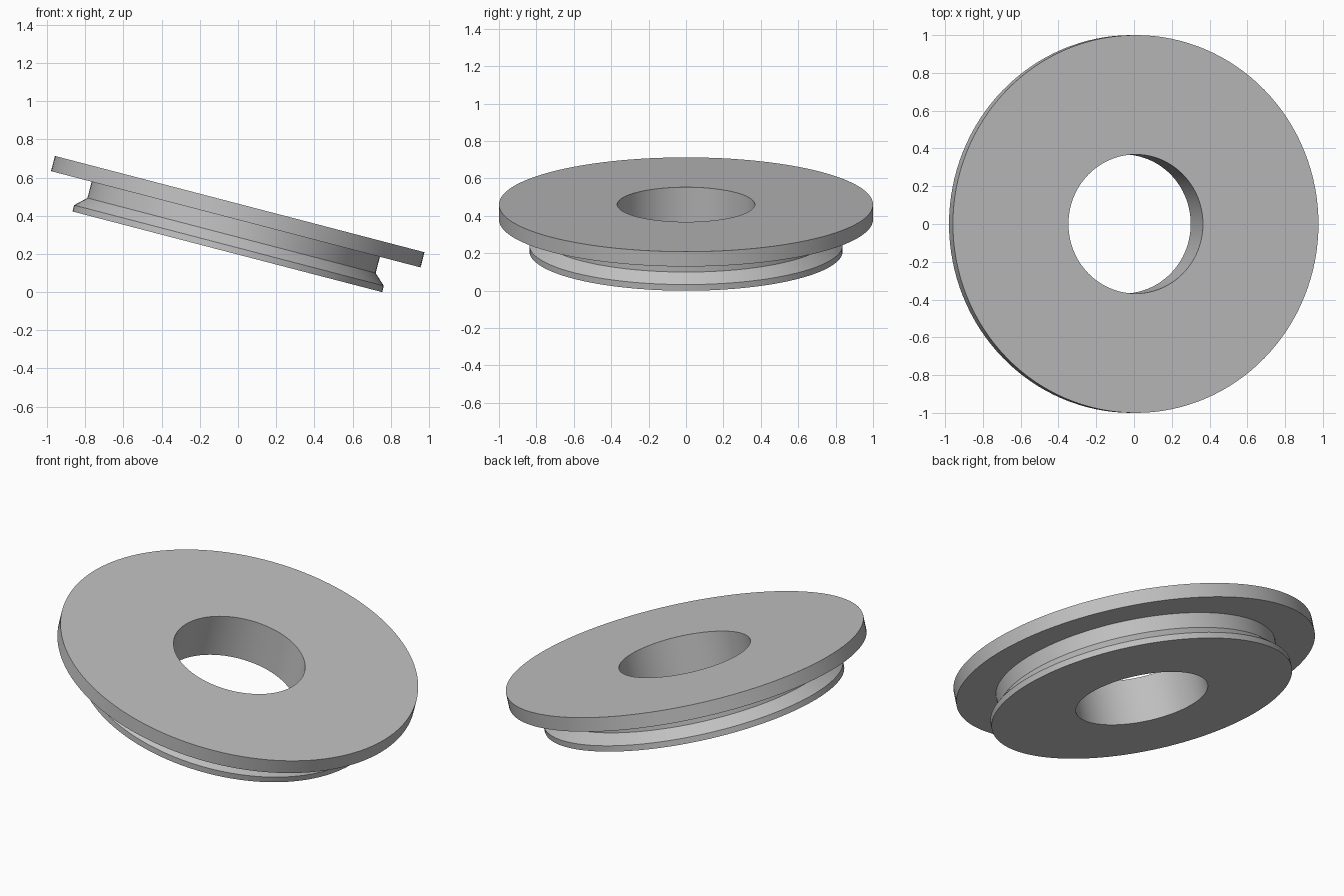
import bpy
import bmesh
from math import radians, tau
from mathutils import Matrix, Vector

cube = bpy.data.objects.get("Cube")
if cube:
    bpy.data.objects.remove(cube, do_unlink=True)

# Plain grey finish
grey = bpy.data.materials.new("plain grey")
grey.use_nodes = True
colour = (0.53, 0.53, 0.53, 1)
grey.diffuse_color = colour
grey.node_tree.nodes["Principled BSDF"].inputs["Base Color"].default_value = colour

# Closed cross-section (radius, height): bore, lower rim, cone, neck, flange
BORE = 0.368
profile = [(BORE, 0), (0.838, 0), (0.838, 0.034), (0.78, 0.088),
           (0.78, 0.176), (1, 0.176), (1, 0.258), (BORE, 0.258)]


def lathe(name, section, segments=128):
    """Revolve a closed section around the z axis."""
    bm = bmesh.new()
    rings = []
    for i in range(segments):
        turn = Matrix.Rotation(tau * i / segments, 3, "Z")
        rings.append([bm.verts.new(turn @ Vector((r, 0, z))) for r, z in section])
    for i, ring in enumerate(rings):
        after = rings[(i + 1) % segments]
        for j in range(len(section)):
            k = (j + 1) % len(section)
            bm.faces.new((ring[j], after[j], after[k], ring[k]))
    bmesh.ops.recalc_face_normals(bm, faces=bm.faces)
    mesh = bpy.data.meshes.new(name)
    bm.to_mesh(mesh)
    bm.free()
    obj = bpy.data.objects.new(name, mesh)
    bpy.context.collection.objects.link(obj)
    return obj


# Flanged bushing, tilted down towards its left
bushing = lathe("flanged_bushing", profile)
bushing.data.materials.append(grey)
bushing.location = (-0.056, 0, 0.211)
bushing.rotation_euler.y = radians(14.6)

bpy.ops.object.select_all(action="DESELECT")
bushing.select_set(True)
bpy.context.view_layer.objects.active = bushing
bpy.ops.object.shade_smooth_by_angle(angle=radians(25))
